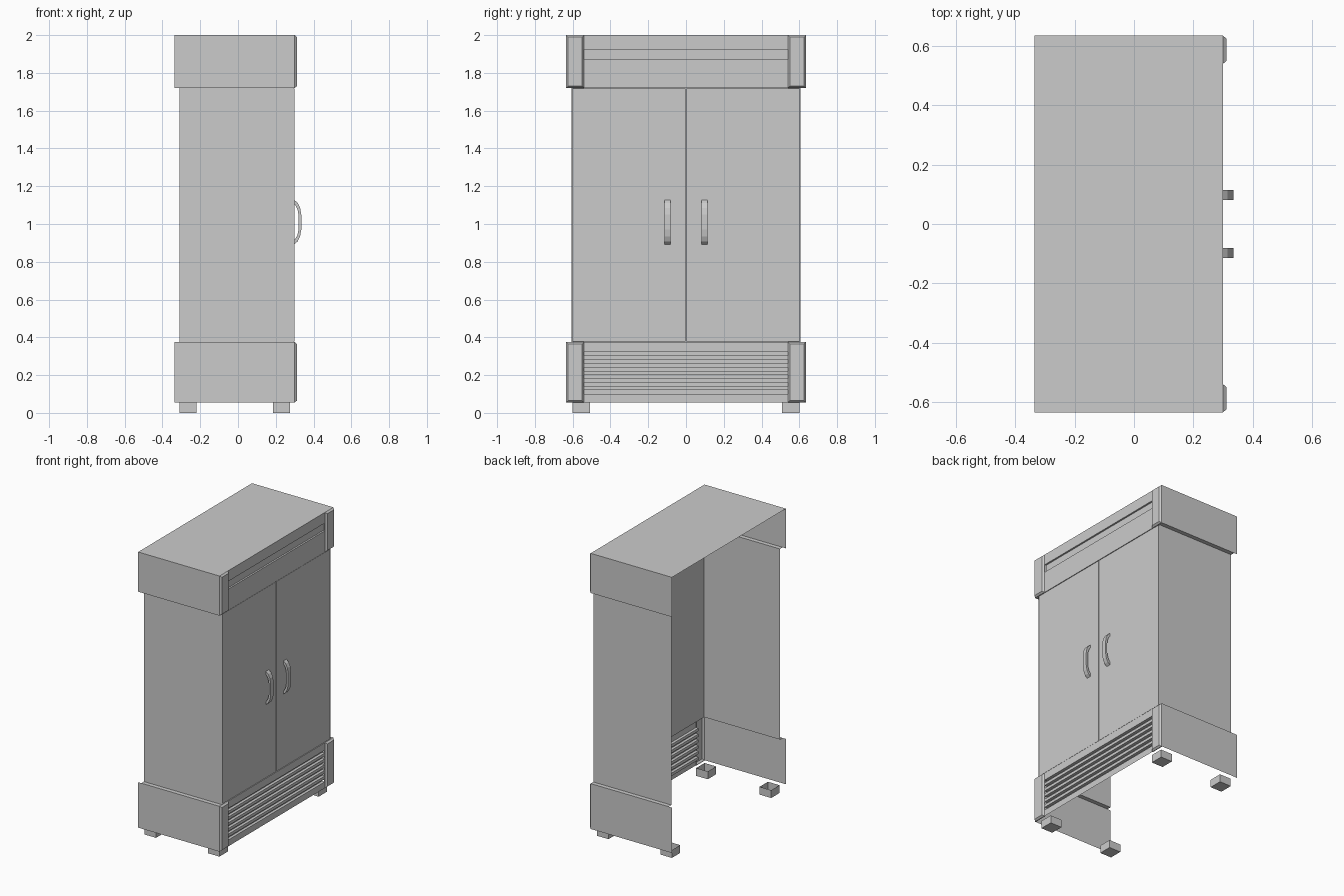
import bpy

cube = bpy.data.objects.get("Cube")
if cube:
    bpy.data.objects.remove(cube)

steel = bpy.data.materials.new("light_grey_steel")
steel.use_nodes = True
GREY = (0.6, 0.6, 0.6, 1)
steel.diffuse_color = GREY
steel.node_tree.nodes["Principled BSDF"].inputs["Base Color"].default_value = GREY

FRONT = 0.30
BACK = -0.335
HALF = 0.635      # half width of cap and base
BODY = 0.605      # half width of the cabinet body


def add_mesh(name, verts, faces):
    mesh = bpy.data.meshes.new(name)
    mesh.from_pydata(verts, [], faces)
    mesh.materials.append(steel)
    obj = bpy.data.objects.new(name, mesh)
    bpy.context.collection.objects.link(obj)
    return obj


def box(name, x, y, z, skip=()):
    """Box between ranges, leaving out the named sides."""
    verts = [(a, b, c) for a in x for b in y for c in z]
    sides = {"back": (0, 1, 3, 2), "front": (4, 6, 7, 5), "right": (0, 4, 5, 1),
             "left": (2, 3, 7, 6), "bottom": (0, 2, 6, 4), "top": (1, 5, 7, 3)}
    return add_mesh(name, verts, [f for s, f in sides.items() if s not in skip])


def sheet(name, profile, y0, y1):
    """Sweep an (x, z) profile line across the width."""
    verts = [(x, y, z) for x, z in profile for y in (y0, y1)]
    faces = [(2 * i, 2 * i + 1, 2 * i + 3, 2 * i + 2) for i in range(len(profile) - 1)]
    return add_mesh(name, verts, faces)


def post(name, side, z0, z1):
    """Corner trim with chamfered front edges."""
    a, b, c = 0.54, HALF, 0.01
    x0, x1 = FRONT - 0.005, 0.312
    rings = [(x0, 0), (FRONT, 0), (x1, c)]
    verts = []
    for x, i in rings:
        verts += [(x, side * y, z) for y, z in
                  ((a + i, z0 + i), (b - i, z0 + i), (b - i, z1 - i), (a + i, z1 - i))]
    faces = [(8, 9, 10, 11)]
    for r in (0, 4):
        faces += [(r + i, r + (i + 1) % 4, r + 4 + (i + 1) % 4, r + 4 + i) for i in range(4)]
    if side < 0:
        faces = [f[::-1] for f in faces]
    return add_mesh(name, verts, faces)


# Cap: top, sides and a front band with a shallow slot
sheet("cap_top", [(BACK, 2), (FRONT, 2)], -HALF, HALF)
sheet("cap_front", [(FRONT, 2), (FRONT, 1.925), (0.288, 1.925), (0.288, 1.87),
                    (FRONT, 1.87), (FRONT, 1.72), (0.29, 1.72)], -0.54, 0.54)

# Base: front grille with repeated slots
grille = [(FRONT, 0.055)]
for i in range(6):
    z = 0.10 + i * 0.0405
    grille += [(FRONT, z), (0.28, z), (0.28, z + 0.02), (FRONT, z + 0.02)]
grille += [(FRONT, 0.375), (0.29, 0.375)]
sheet("base_grille", grille, -0.54, 0.54)

for side, tag in ((1, "left"), (-1, "right")):
    edge = sorted((side * BODY, side * HALF))
    # Side skins and the ledges that join them
    for part, x0, y, z0, z1 in (("cap_side", BACK, HALF, 1.72, 2),
                                ("base_side", BACK, HALF, 0.055, 0.375),
                                ("body_side", -0.31, BODY, 0.375, 1.72)):
        sheet(f"{tag}_{part}", [(x0, z0), (FRONT, z0), (FRONT, z1), (x0, z1)], 0, 0).data.clear_geometry()
        panel = bpy.data.objects[f"{tag}_{part}"]
        corners = [(x0, side * y, z0), (FRONT - 0.003, side * y, z0),
                   (FRONT - 0.003, side * y, z1), (x0, side * y, z1)]
        panel.data.from_pydata(corners, [], [(0, 1, 2, 3)[::-side]])
    sheet(f"{tag}_cap_ledge", [(-0.31, 1.72), (FRONT, 1.72)], *edge)
    sheet(f"{tag}_base_ledge", [(-0.31, 0.375), (FRONT, 0.375)], *edge)
    # Corner trims
    post(f"{tag}_cap_post", side, 1.72, 2)
    post(f"{tag}_base_post", side, 0.055, 0.375)
    # Door with shallow folded edges
    box(f"{tag}_door", (0.285, 0.298), sorted((side * 0.003, side * 0.6)),
        (0.378, 1.717), skip=("back",))
    # Curved pull handle
    path = [(0.295, 1.13), (0.316, 1.112), (0.329, 1.085), (0.335, 1.05),
            (0.335, 0.97), (0.329, 0.935), (0.316, 0.908), (0.295, 0.89)]
    inner = [(x - 0.014, 1.01 + (z - 1.01) * 0.9) for x, z in path]
    y0, y1 = sorted((side * 0.081, side * 0.114))
    n = len(path)
    verts = [(x, y, z) for y in (y0, y1) for x, z in path + inner]
    faces = []
    for i in range(n - 1):
        j = 2 * n
        faces += [(i, i + 1, j + i + 1, j + i), (n + i, j + n + i, j + n + i + 1, n + i + 1),
                  (i, n + i, n + i + 1, i + 1), (j + i, j + i + 1, j + n + i + 1, j + n + i)]
    handle = add_mesh(f"{tag}_handle", verts, faces)
    # Open-topped feet
    for x, where in ((-0.31, "back"), (0.185, "front")):
        box(f"{tag}_{where}_foot", (x, x + 0.09), sorted((side * 0.507, side * 0.6)),
            (0, 0.055), skip=("top",))

# Backing panel behind the gap between the doors
box("door_backing", (0.282, 0.284), (-BODY, BODY), (0.375, 1.72))
